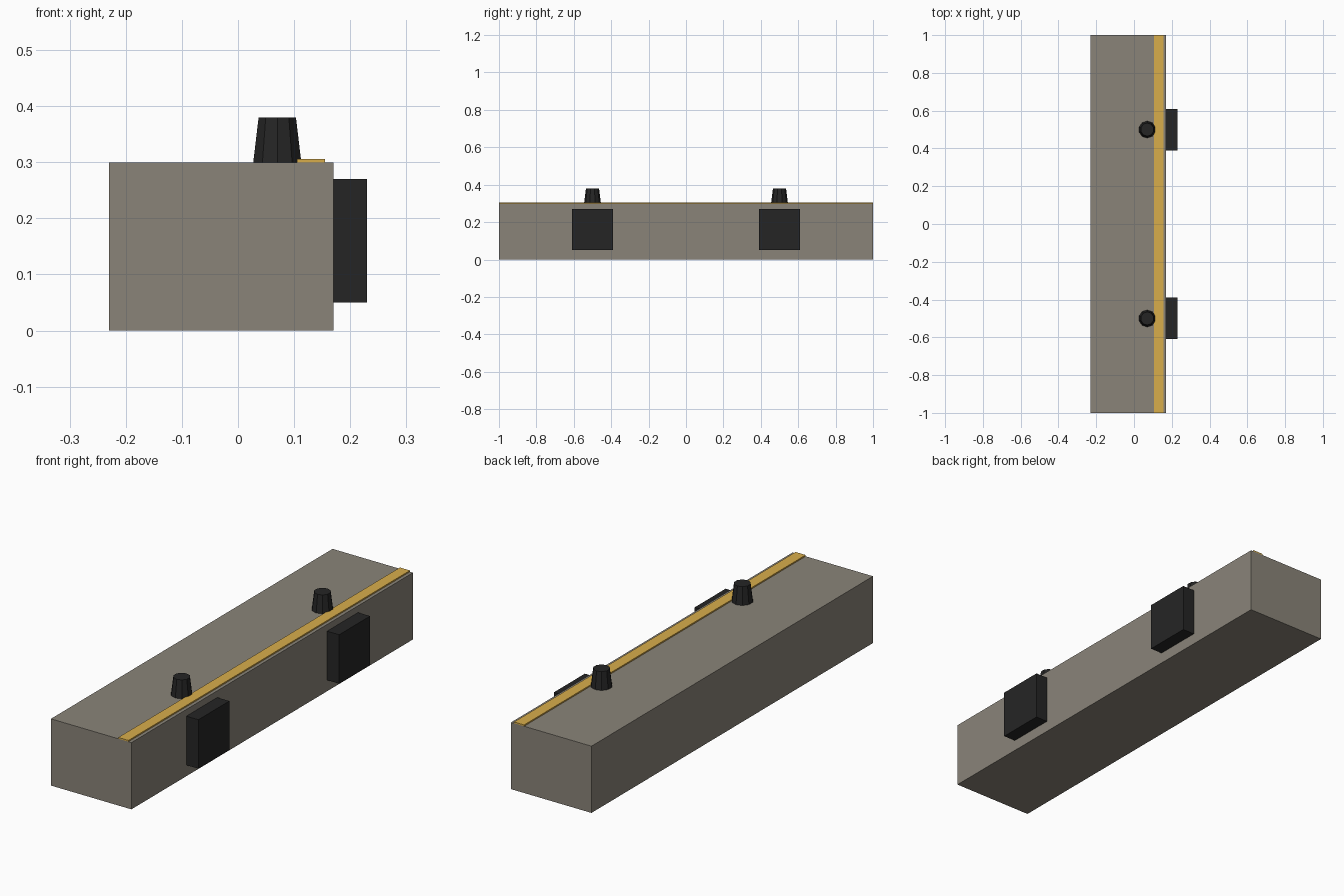
import bpy
import bmesh
from mathutils import Matrix

cube = bpy.data.objects.get("Cube")
if cube:
    bpy.data.objects.remove(cube, do_unlink=True)


def make_material(name, rgb):
    """Flat colour from 0-255 sRGB values."""
    linear = [((c / 255 + 0.055) / 1.055) ** 2.4 for c in rgb]
    mat = bpy.data.materials.new(name)
    mat.use_nodes = True
    mat.diffuse_color = (*linear, 1)
    mat.node_tree.nodes["Principled BSDF"].inputs["Base Color"].default_value = (*linear, 1)
    return mat


concrete = make_material("concrete grey", (138, 132, 121))
yellow = make_material("safety yellow", (217, 174, 75))
black = make_material("rubber black", (37, 37, 37))


def finish(name, bm, mat):
    mesh = bpy.data.meshes.new(name)
    bm.to_mesh(mesh)
    bm.free()
    mesh.materials.append(mat)
    obj = bpy.data.objects.new(name, mesh)
    bpy.context.collection.objects.link(obj)
    return obj


def box(name, centre, size, mat):
    bm = bmesh.new()
    bmesh.ops.create_cube(bm, size=1, matrix=Matrix.Translation(centre) @ Matrix.Diagonal((*size, 1)))
    return finish(name, bm, mat)


def bollard(name, x, y, z, mat):
    height = 0.08
    bm = bmesh.new()
    bmesh.ops.create_cone(bm, cap_ends=True, segments=10, radius1=0.045, radius2=0.035,
                          depth=height, matrix=Matrix.Translation((x, y, z + height / 2))
                          @ Matrix.Rotation(1.5707963, 4, "Z"))
    # Put a corner of the ten-sided post on the long axis
    top = max(bm.verts, key=lambda v: v.co.y)
    if abs(top.co.x - x) > 0.001:
        bmesh.ops.rotate(bm, verts=bm.verts, cent=(x, y, z),
                         matrix=Matrix.Rotation(1.5707963, 3, "Z"))
    return finish(name, bm, mat)


# Quay block and the painted edge strip along its top
deck = 0.3
box("quay_block", (-0.03, 0, deck / 2), (0.4, 2, deck), concrete)
box("edge_strip", (0.13, 0, deck + 0.003), (0.05, 2, 0.006), yellow)

# Mooring bollards and fender pads, one pair at each end
for side, y in (("front", -0.5), ("back", 0.5)):
    bollard(side + "_bollard", 0.07, y, deck, black)
    box(side + "_fender", (0.2, y, 0.16), (0.06, 0.22, 0.22), black)
